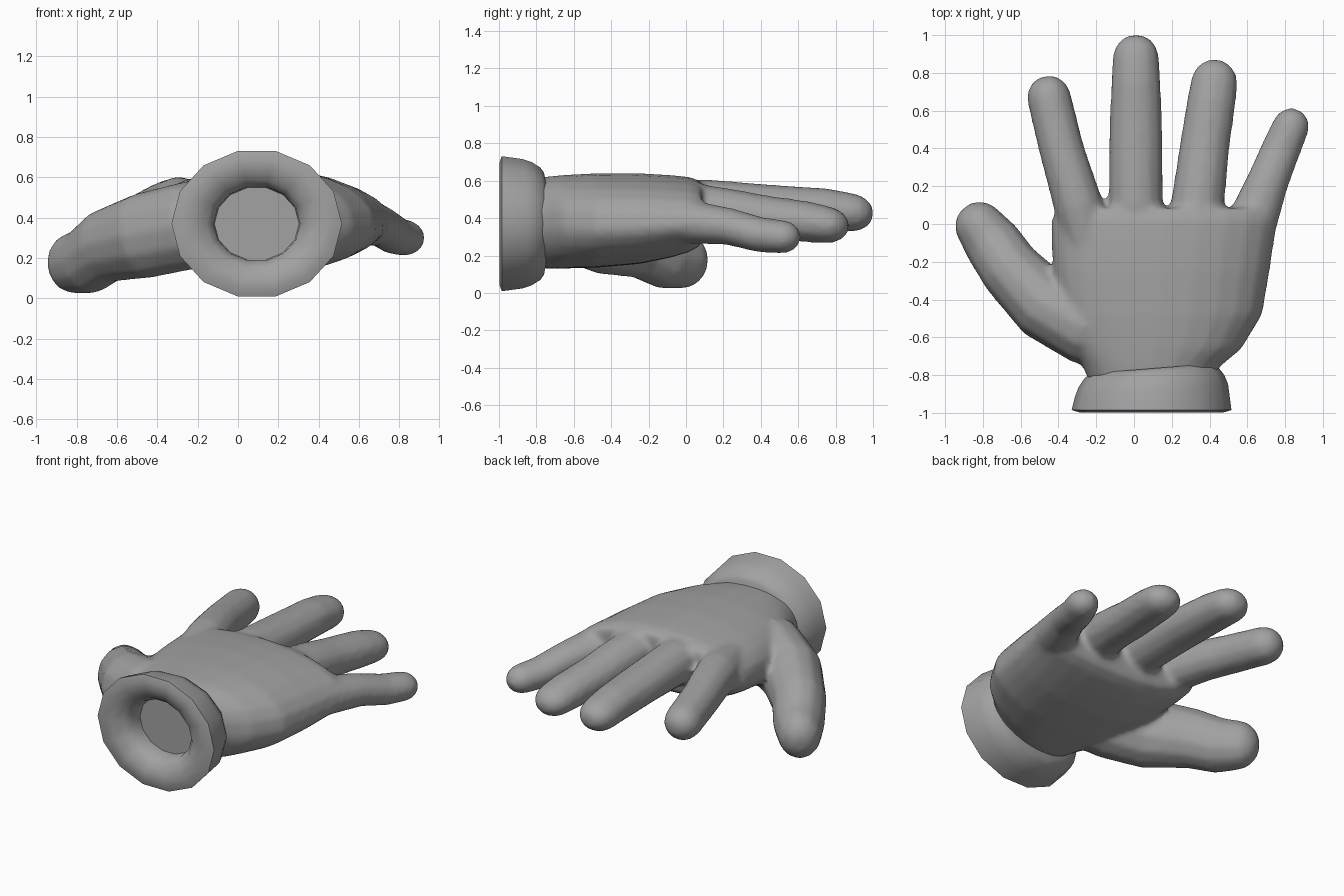
import bpy, bmesh, math
from mathutils import Vector

if "Cube" in bpy.data.objects:
    bpy.data.objects.remove(bpy.data.objects["Cube"])

grey = bpy.data.materials.new("glove grey")
grey.diffuse_color = (0.36, 0.36, 0.36, 1)
grey.use_nodes = True
grey.node_tree.nodes["Principled BSDF"].inputs["Base Color"].default_value = grey.diffuse_color


def loft(bm, rings):
    """Skin a list of equal rings of points and cap both ends."""
    vs = [[bm.verts.new(p) for p in r] for r in rings]
    n = len(vs[0])
    for a, b in zip(vs, vs[1:]):
        for i in range(n):
            j = (i + 1) % n
            bm.faces.new((a[i], a[j], b[j], b[i]))
    bm.faces.new(vs[0])
    bm.faces.new(vs[-1][::-1])


def digit(bm, pts, n=12):
    """Round-tipped tube through (x, y, z, half width, half height) stations."""
    pos = [Vector(p[:3]) for p in pts]
    stations = []
    for i, p in enumerate(pts):
        d = (pos[min(i + 1, len(pos) - 1)] - pos[max(i - 1, 0)]).normalized()
        stations.append((pos[i], d, p[3], p[4]))
    # dome at the tip
    c, d, w, h = stations[-1]
    for a in (25, 50, 72):
        t = math.radians(a)
        stations.append((c + d * w * math.sin(t), d, w * math.cos(t), h * math.cos(t)))
    rings = []
    for c, d, w, h in stations:
        side = d.cross(Vector((0, 0, 1))).normalized()
        up = side.cross(d)
        rings.append([c + side * w * math.cos(k * math.tau / n) + up * h * math.sin(k * math.tau / n)
                      for k in range(n)])
    loft(bm, rings)


def finish(name, bm):
    bmesh.ops.recalc_face_normals(bm, faces=bm.faces)
    me = bpy.data.meshes.new(name)
    bm.to_mesh(me)
    bm.free()
    ob = bpy.data.objects.new(name, me)
    bpy.context.collection.objects.link(ob)
    me.materials.append(grey)
    return ob


def apply_and_smooth(ob, angle):
    bpy.ops.object.select_all(action='DESELECT')
    bpy.context.view_layer.objects.active = ob
    ob.select_set(True)
    for m in list(ob.modifiers):
        bpy.ops.object.modifier_apply(modifier=m.name)
    bpy.ops.object.shade_smooth_by_angle(angle=math.radians(angle))


# palm: (y, left, right, bottom, top), drooping toward the little finger
bm = bmesh.new()
palm = [(-0.83, -0.24, 0.42, 0.14, 0.61), (-0.76, -0.27, 0.45, 0.13, 0.62),
        (-0.66, -0.33, 0.57, 0.13, 0.63), (-0.48, -0.40, 0.68, 0.135, 0.64),
        (-0.25, -0.43, 0.72, 0.155, 0.64), (-0.08, -0.44, 0.745, 0.19, 0.63),
        (0.02, -0.44, 0.765, 0.22, 0.62), (0.085, -0.41, 0.74, 0.26, 0.595)]
rings = []
for y, l, r, b, t in palm:
    ring = []
    for k in range(24):
        c, s = math.cos(k * math.tau / 24), math.sin(k * math.tau / 24)
        e = 0.82 if s > 0 else 1.2
        x = (l + r) / 2 + (r - l) / 2 * math.copysign(abs(c) ** 0.88, c)
        z = (b + t) / 2 + (t - b) / 2 * math.copysign(abs(s) ** e, s)
        ring.append((x, y, z - 0.12 * max(0, x - 0.1) ** 2))
    rings.append(ring)
loft(bm, rings)

# index, middle, ring and little fingers, then the thumb
digit(bm, [(-0.24, -0.1, 0.46, .13, .13), (-0.295, 0.1, 0.47, .132, .135),
           (-0.34, 0.25, 0.465, .125, .125),
           (-0.385, 0.4, 0.45, .12, .12), (-0.45, 0.67, 0.42, .118, .115)])
digit(bm, [(0.01, -0.1, 0.46, .13, .13), (0.01, 0.1, 0.47, .145, .14),
           (0.01, 0.45, 0.46, .143, .12), (0.01, 0.75, 0.445, .132, .115),
           (0.01, 0.88, 0.43, .125, .105)])
digit(bm, [(0.30, -0.1, 0.43, .13, .13), (0.335, 0.1, 0.445, .143, .135),
           (0.355, 0.25, 0.43, .138, .125),
           (0.375, 0.42, 0.405, .133, .118), (0.41, 0.65, 0.38, .13, .11),
           (0.425, 0.75, 0.365, .125, .1)])
digit(bm, [(0.54, -0.18, 0.385, .14, .12), (0.645, 0.06, 0.375, .13, .115),
           (0.71, 0.23, 0.355, .112, .10), (0.78, 0.40, 0.31, .105, .095),
           (0.83, 0.515, 0.30, .1, .09)])
digit(bm, [(-0.02, -0.6, 0.38, .16, .2), (-0.25, -0.55, 0.36, .2, .22),
           (-0.47, -0.43, 0.31, .19, .215), (-0.655, -0.24, 0.26, .165, .185),
           (-0.75, -0.10, 0.185, .155, .17), (-0.815, -0.015, 0.175, .135, .155)])
hand = finish("hand", bm)

# fuse the digits into the palm with soft webs
rm = hand.modifiers.new("fuse", 'REMESH')
rm.mode = 'VOXEL'
rm.voxel_size = 0.018
sm = hand.modifiers.new("soften", 'SMOOTH')
sm.factor = 0.5
sm.iterations = 8
apply_and_smooth(hand, 80)

# flared cuff with a thick rolled rim and a shallow opening: (radius, y)
bm = bmesh.new()
profile = [(0.21, -0.85), (0.215, -0.92), (0.25, -0.965), (0.32, -0.995), (0.38, -0.998),
           (0.423, -0.985), (0.405, -0.88), (0.385, -0.83), (0.352, -0.785), (0.32, -0.765)]
rings = []
for r, y in profile:
    ring = []
    for k in range(14):
        x = r * math.cos(k * math.tau / 14)
        slant = 0.08 * x if y > -0.9 and r > 0.3 else 0
        ring.append((0.093 + x, y + slant, 0.37 + 0.875 * r * math.sin(k * math.tau / 14)))
    rings.append(ring)
loft(bm, rings)
cuff = finish("cuff", bm)
apply_and_smooth(cuff, 75)
